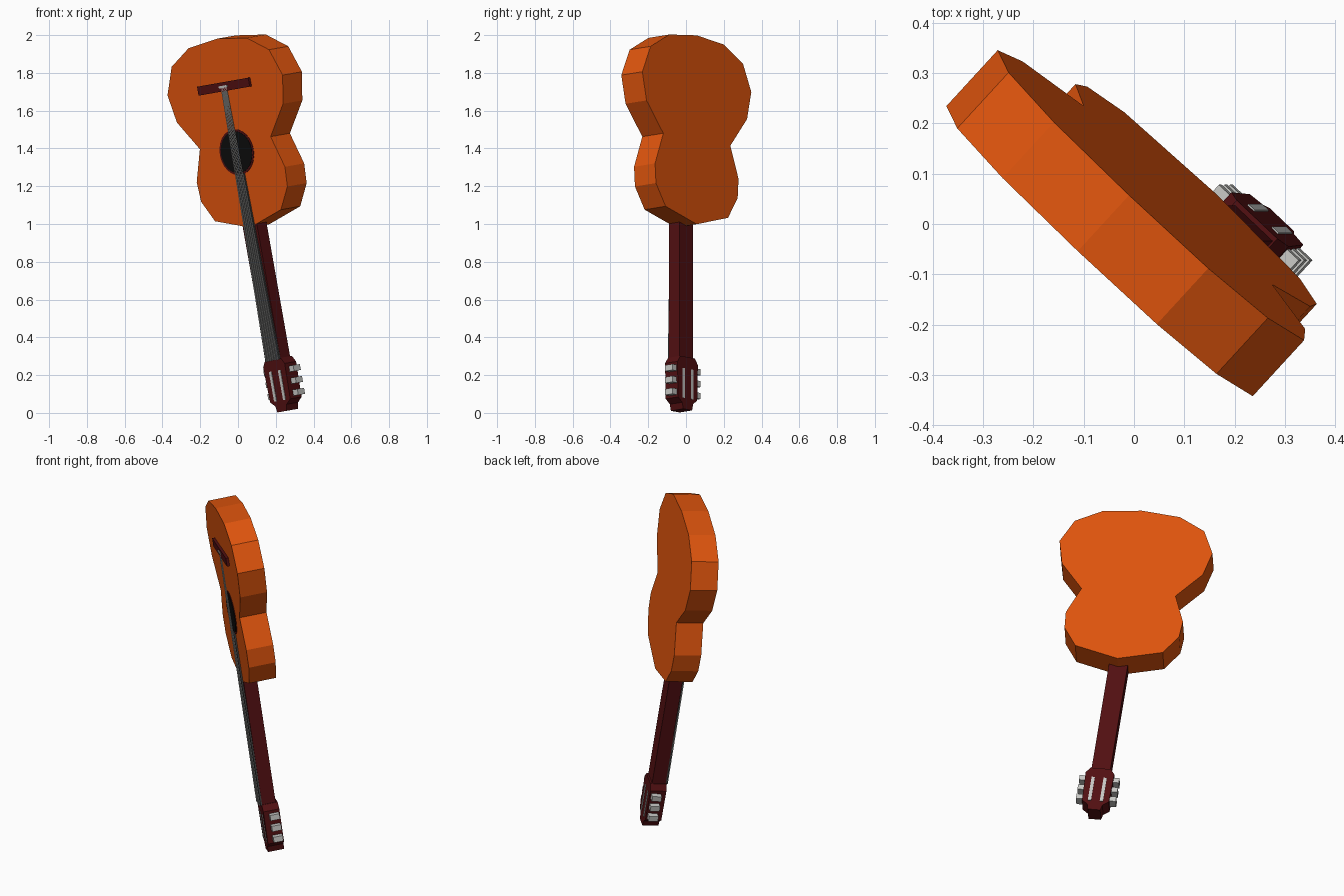
import bpy, bmesh, math
from mathutils import Matrix

if "Cube" in bpy.data.objects:
    bpy.data.objects.remove(bpy.data.objects["Cube"])

# Guitar axes: local x = width, y = depth (front plane at 0, back +), z = along the strings
POSE = (Matrix.Translation((-0.006, -0.054, 1.38))
        @ Matrix.Rotation(math.radians(-10), 4, 'Y')
        @ Matrix.Rotation(math.radians(-43), 4, 'Z'))


def material(name, rgb):
    m = bpy.data.materials.new(name)
    m.diffuse_color = (*rgb, 1)
    m.use_nodes = True
    m.node_tree.nodes["Principled BSDF"].inputs["Base Color"].default_value = m.diffuse_color
    return m


ORANGE = material("orange wood", (0.74, 0.09, 0.004))
MAROON = material("dark red wood", (0.085, 0.005, 0.006))
BLACK = material("black", (0.004, 0.004, 0.004))
CHARCOAL = material("dark grey", (0.055, 0.055, 0.055))
SILVER = material("light grey", (0.58, 0.58, 0.56))


def slab(name, outline, y0, y1, mat):
    """Extrude an outline of (x, z) points from depth y0 to y1."""
    bm = bmesh.new()
    face = bm.faces.new([bm.verts.new((x, y0, z)) for x, z in outline])
    ext = bmesh.ops.extrude_face_region(bm, geom=[face])
    verts = [v for v in ext["geom"] if isinstance(v, bmesh.types.BMVert)]
    bmesh.ops.translate(bm, verts=verts, vec=(0, y1 - y0, 0))
    bmesh.ops.recalc_face_normals(bm, faces=bm.faces)
    me = bpy.data.meshes.new(name)
    bm.to_mesh(me)
    bm.free()
    me.materials.append(mat)
    ob = bpy.data.objects.new(name, me)
    ob.matrix_world = POSE
    bpy.context.collection.objects.link(ob)
    return ob


def mirrored(half):
    """Close a right-hand half outline by mirroring across x = 0."""
    return half + [(-x, z) for x, z in reversed(half) if x > 0]


def rect(x0, x1, z0, z1):
    return [(x0, z0), (x1, z0), (x1, z1), (x0, z1)]


def circle(r, n=24):
    return [(r * math.cos(2 * math.pi * i / n), r * math.sin(2 * math.pi * i / n))
            for i in range(n)]


# Body
slab("body", mirrored([(0, 0.61), (0.213, 0.587), (0.358, 0.505), (0.423, 0.36),
                       (0.39, 0.21), (0.26, 0.05), (0.324, -0.12), (0.317, -0.225),
                       (0.242, -0.34), (0, -0.405)]), 0, 0.152, ORANGE)

# Sound hole with its ring
slab("sound_hole_ring", circle(0.123), -0.002, 0.002, MAROON)
slab("sound_hole", circle(0.112), -0.004, 0.001, BLACK)

# Bridge
slab("bridge", rect(-0.188, 0.188, 0.33, 0.378), -0.015, 0.002, MAROON)
slab("saddle", rect(-0.03, 0.03, 0.348, 0.36), -0.02, -0.014, SILVER)

# Neck and fretboard
slab("neck", rect(-0.052, 0.052, -1.13, -0.39), 0, 0.076, MAROON)
slab("fretboard", mirrored([(0.03, -0.115), (0.052, -1.118)]), -0.009, 0.001, CHARCOAL)

# Strings, fanning out from bridge to head
for i in range(6):
    k = (i - 2.5) / 2.5
    a, b, h = 0.018 * k, 0.042 * k, 0.002
    slab(f"string_{i + 1}", [(a - h, 0.35), (b - h, -1.12), (b + h, -1.12), (a + h, 0.35)],
         -0.015, -0.011, SILVER)

# Head
slab("head", mirrored([(0.056, -1.112), (0.079, -1.145), (0.074, -1.335),
                       (0.042, -1.36), (0.034, -1.394)]), -0.004, 0.086, MAROON)

# Head slots (front and back) and tuning pegs
for side in (-1, 1):
    tag = "right" if side > 0 else "left"
    x = 0.033 * side
    for where, y0, y1 in (("front", -0.007, -0.002), ("back", 0.084, 0.089)):
        slab(f"head_slot_{where}_{tag}", rect(x - 0.009, x + 0.009, -1.335, -1.175),
             y0, y1, SILVER)
    for i in range(3):
        z = -1.178 - 0.064 * i
        slab(f"tuning_peg_{tag}_{i + 1}",
             rect(*sorted((0.07 * side, 0.11 * side)), z - 0.016, z + 0.016),
             0.025, 0.078, SILVER)
